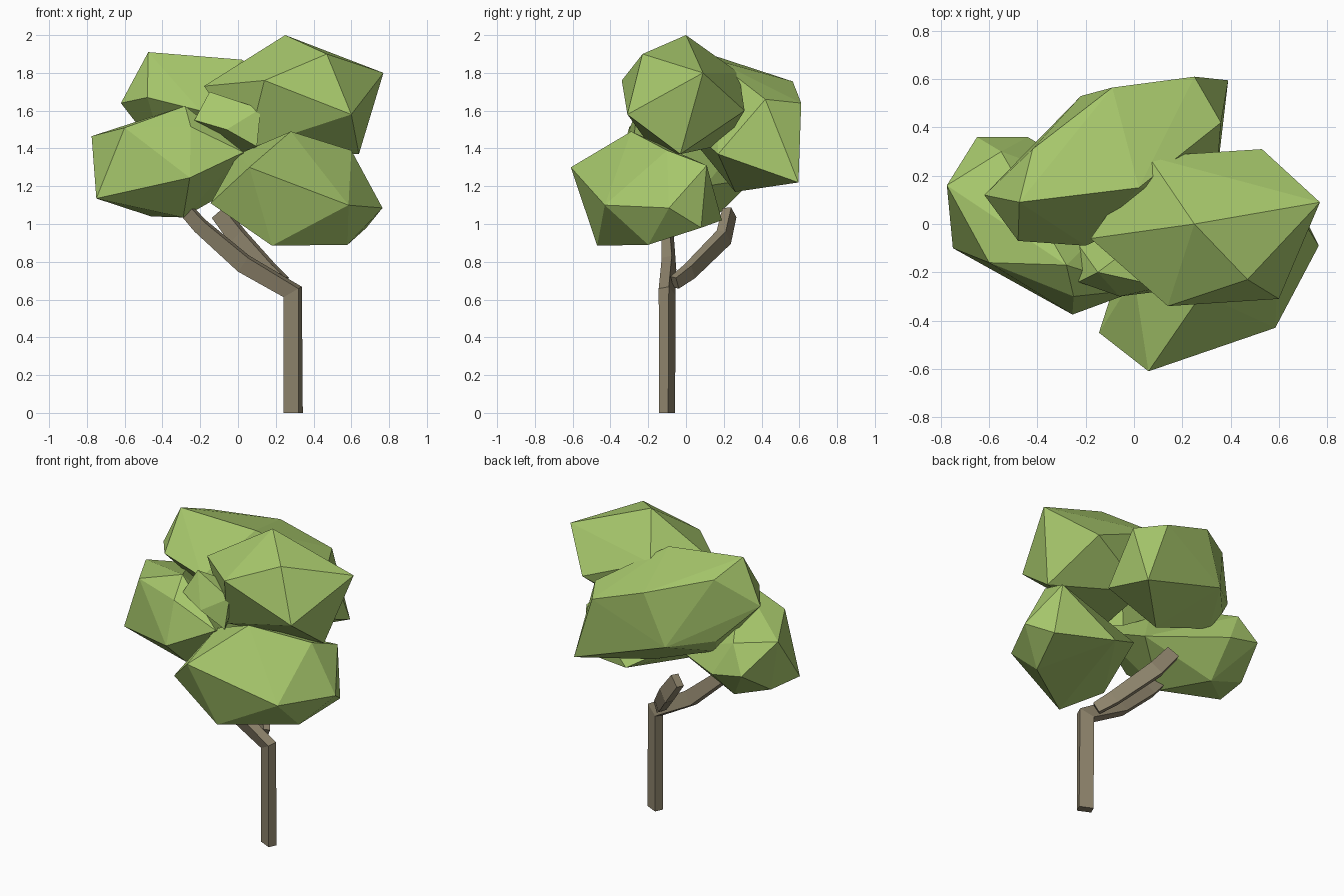
import bpy, bmesh
from mathutils import Vector


def material(name, rgb):
    m = bpy.data.materials.new(name)
    m.diffuse_color = (*rgb, 1)
    return m


LEAF = material("leaf_green", (0.39, 0.58, 0.15))
BARK = material("bark_brown", (0.27, 0.23, 0.15))


def finish(name, bm, mat):
    bmesh.ops.recalc_face_normals(bm, faces=bm.faces[:])
    me = bpy.data.meshes.new(name)
    bm.to_mesh(me)
    bm.free()
    me.materials.append(mat)
    ob = bpy.data.objects.new(name, me)
    bpy.context.collection.objects.link(ob)
    return ob


def limb(name, points, scales, ref=Vector((0.42, 0.91, 0))):
    """Four-sided tapered limb swept along a few points."""
    bm = bmesh.new()
    pts = [Vector(p) for p in points]
    rings = []
    for i, p in enumerate(pts):
        a = (p - pts[i - 1]).normalized() if i else None
        b = (pts[i + 1] - p).normalized() if i < len(pts) - 1 else None
        t = ((a or b) + (b or a)).normalized()
        u = (ref - t * ref.dot(t)).normalized() * 0.025 * scales[i]
        v = t.cross(u).normalized() * 0.042 * scales[i]
        rings.append([bm.verts.new(p + u * s + v * r)
                      for s, r in ((1, 1), (1, -1), (-1, -1), (-1, 1))])
    for lo, hi in zip(rings, rings[1:]):
        for k in range(4):
            bm.faces.new((lo[k], lo[k - 1], hi[k - 1], hi[k]))
    bm.faces.new(rings[0])
    bm.faces.new(rings[-1])
    return finish(name, bm, BARK)


def clump(name, *corners):
    """Faceted leaf clump: convex hull of its main corners."""
    bm = bmesh.new()
    for c in corners:
        bm.verts.new(c)
    hull = bmesh.ops.convex_hull(bm, input=bm.verts[:])
    inner = [g for g in hull["geom_interior"] if isinstance(g, bmesh.types.BMVert)]
    bmesh.ops.delete(bm, geom=inner, context='VERTS')
    return finish(name, bm, LEAF)


# Trunk bending into the left branch, plus the rear branch
limb("trunk", [(0.292, -0.1, 0), (0.29, -0.1, 0.64), (0.03, -0.09, 0.79),
               (-0.2, -0.1, 0.99), (-0.29, -0.1, 1.09)], (1.05, 1.15, 1.1, 0.9, 0.8))
limb("rear_branch", [(0.24, -0.06, 0.69), (0.17, 0.02, 0.75),
                     (0, 0.2, 0.93), (-0.1, 0.23, 1.06)], (0.8, 0.95, 1.1, 1))

# Leaf clumps
clump("upper_right_leaves",
      (0.25, 0, 2), (0.47, -0.23, 1.9), (0.77, 0.09, 1.8), (0.14, -0.34, 1.76),
      (0.6, -0.31, 1.58), (0.64, -0.03, 1.37), (-0.18, -0.06, 1.73),
      (0.06, 0.28, 1.8), (0.53, 0.31, 1.6), (0.05, -0.18, 1.4), (0.1, 0.2, 1.42))
clump("front_leaves",
      (0.28, -0.29, 1.49), (0.06, -0.61, 1.3), (-0.145, -0.45, 1.11),
      (0.585, -0.43, 1.1), (0.765, -0.09, 1.085), (0.6, -0.1, 1.39),
      (0.64, 0.11, 1.31), (0.18, -0.47, 0.885), (0.58, -0.2, 0.89),
      (0.68, 0.08, 0.98), (0.3, 0.19, 1.02), (0, -0.22, 1.37), (0, 0, 1.2))
clump("left_leaves",
      (-0.775, 0.16, 1.465), (-0.75, -0.1, 1.135), (-0.28, -0.17, 1.625),
      (-0.255, -0.375, 1.245), (-0.25, -0.3, 1.515), (-0.6, -0.16, 1.51),
      (-0.65, 0.36, 1.28), (-0.44, 0.36, 1.24), (-0.71, 0.14, 1.13),
      (-0.46, 0.16, 1.04), (-0.29, -0.12, 1.035), (0.03, -0.27, 1.38),
      (0, 0.1, 1.2), (-0.55, 0.3, 1.45))
clump("rear_leaves",
      (-0.475, 0.09, 1.91), (-0.62, 0.12, 1.64), (-0.48, -0.07, 1.67),
      (-0.2, -0.09, 1.6), (0.02, 0.15, 1.87), (-0.09, 0.565, 1.755),
      (-0.22, 0.53, 1.42), (0.25, 0.61, 1.64), (0.39, 0.595, 1.22),
      (0.36, 0.42, 1.66), (0.34, 0.17, 1.37), (0.05, 0.26, 1.17),
      (-0.38, 0.24, 1.33), (-0.43, 0.3, 1.43), (-0.42, 0.31, 1.83))
clump("middle_leaves",
      (-0.23, -0.24, 1.55), (-0.15, -0.2, 1.7), (0.12, -0.26, 1.61),
      (0.1, -0.28, 1.41), (-0.235, -0.08, 1.5), (0.05, -0.05, 1.6),
      (-0.06, -0.3, 1.5), (0, -0.1, 1.36))
